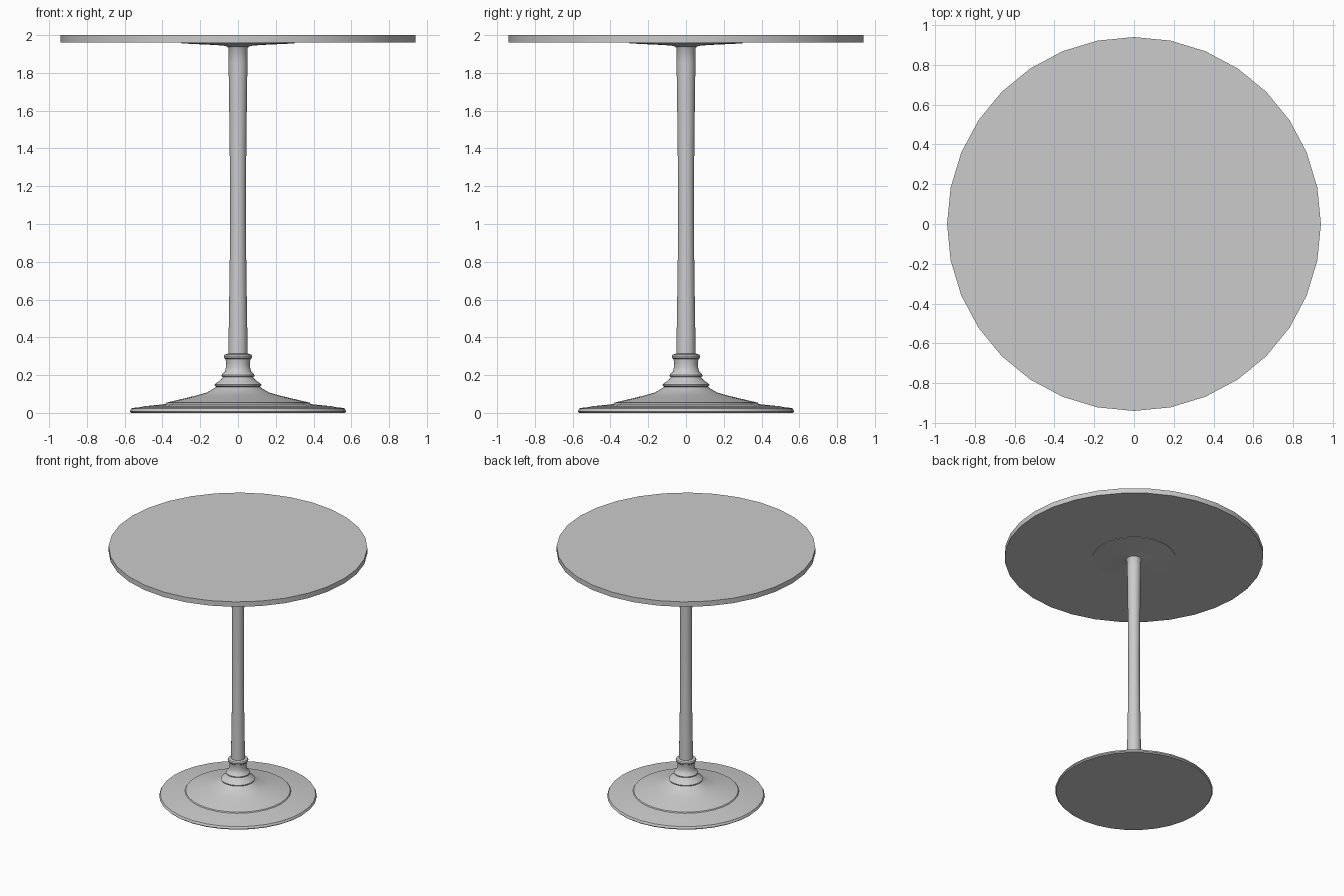
import bpy, bmesh, math

SIDES = 32


def lathe(name, profile, angle=35):
    """Revolve (radius, height) points around z; both ends are capped."""
    bm = bmesh.new()
    rings = []
    for r, z in profile:
        rings.append([bm.verts.new((r * math.cos(2 * math.pi * i / SIDES),
                                    r * math.sin(2 * math.pi * i / SIDES), z))
                      for i in range(SIDES)])
    for low, high in zip(rings, rings[1:]):
        for i in range(SIDES):
            j = (i + 1) % SIDES
            bm.faces.new((low[i], low[j], high[j], high[i]))
    bm.faces.new(rings[0][::-1])
    bm.faces.new(rings[-1])
    bmesh.ops.recalc_face_normals(bm, faces=bm.faces[:])
    mesh = bpy.data.meshes.new(name)
    bm.to_mesh(mesh)
    bm.free()
    obj = bpy.data.objects.new(name, mesh)
    bpy.context.collection.objects.link(obj)
    bpy.ops.object.select_all(action='DESELECT')
    obj.select_set(True)
    bpy.context.view_layer.objects.active = obj
    bpy.ops.object.shade_smooth_by_angle(angle=math.radians(angle))
    return obj


# Round table top
lathe("table_top", [(0.94, 1.96), (0.94, 2.0)])

# Pedestal: stepped foot, sloping dome, collar rings, waisted column, top flange
lathe("pedestal", [
    # foot rim and step
    (0.565, 0.0), (0.573, 0.008), (0.565, 0.024), (0.545, 0.028),
    (0.52, 0.030), (0.49, 0.036), (0.40, 0.045), (0.385, 0.047), (0.38, 0.054),
    # dome
    (0.30, 0.073), (0.22, 0.092), (0.165, 0.108), (0.135, 0.125), (0.115, 0.138),
    # lower ring
    (0.122, 0.142), (0.124, 0.149), (0.118, 0.156),
    (0.10, 0.168), (0.085, 0.182), (0.079, 0.190),
    # middle ring
    (0.086, 0.193), (0.087, 0.200), (0.082, 0.207),
    (0.070, 0.218), (0.064, 0.240), (0.063, 0.265), (0.066, 0.284),
    # upper ring
    (0.073, 0.290), (0.075, 0.300), (0.070, 0.309), (0.051, 0.314),
    # column
    (0.049, 0.45), (0.045, 0.70), (0.042, 0.95), (0.042, 1.15),
    (0.044, 1.40), (0.047, 1.65), (0.050, 1.85), (0.051, 1.93),
    # flange under the top
    (0.058, 1.940), (0.08, 1.945), (0.15, 1.949), (0.30, 1.956), (0.30, 1.961),
])
